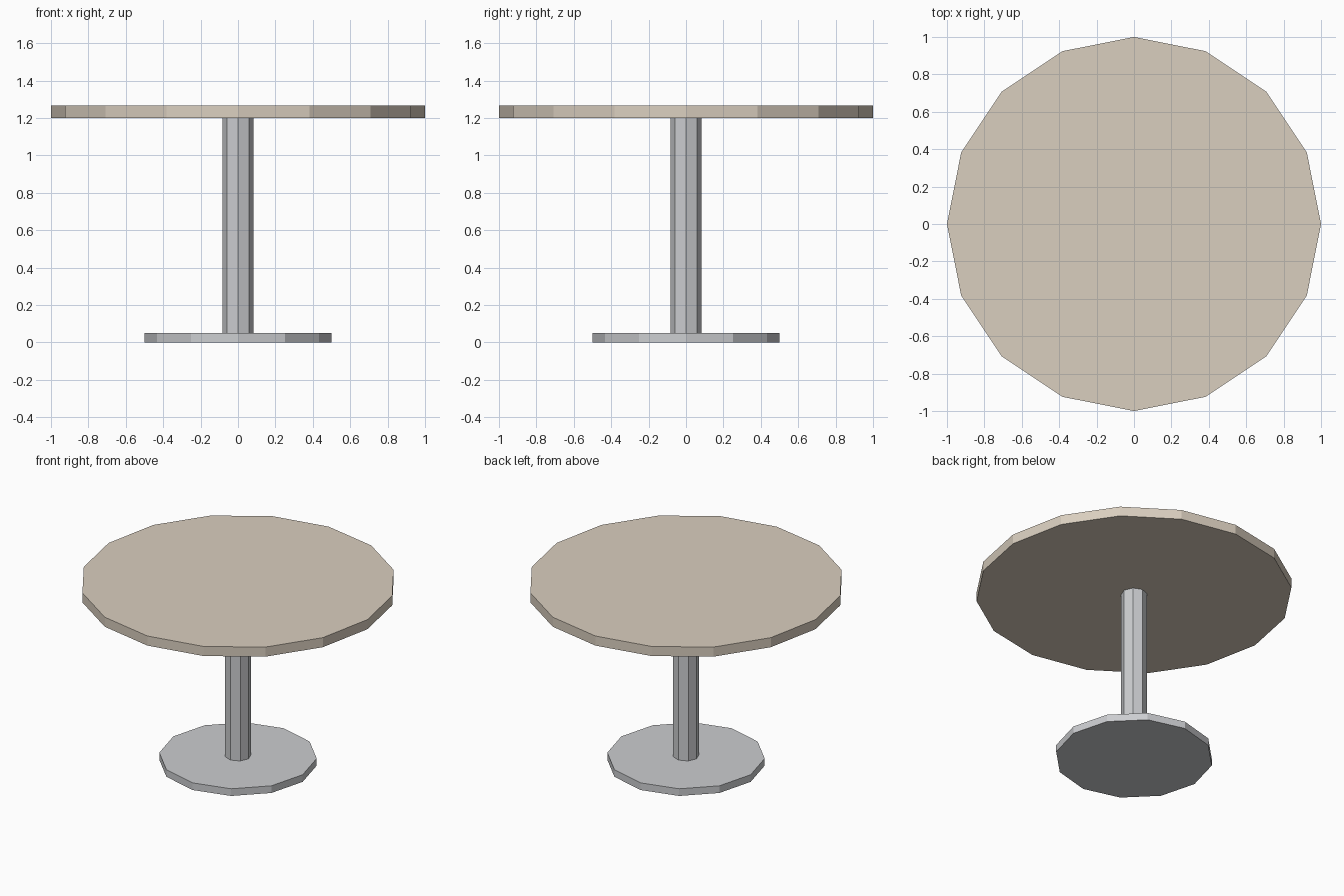
import bpy
import math

cube = bpy.data.objects.get("Cube")
if cube:
    bpy.data.objects.remove(cube, do_unlink=True)


def make_material(name, rgb):
    mat = bpy.data.materials.new(name)
    mat.use_nodes = True
    colour = (*rgb, 1.0)
    mat.diffuse_color = colour
    mat.node_tree.nodes["Principled BSDF"].inputs["Base Color"].default_value = colour
    return mat


def make_disc(name, sides, radius, bottom, top, mat):
    """Flat-sided upright prism with a corner on each main axis."""
    bpy.ops.mesh.primitive_cylinder_add(
        vertices=sides, radius=radius, depth=top - bottom,
        location=(0, 0, (bottom + top) / 2))
    obj = bpy.context.object
    obj.name = name
    obj.data.name = name
    obj.data.materials.append(mat)
    return obj


cream = make_material("warm cream", (0.70, 0.62, 0.52))
metal = make_material("brushed metal grey", (0.60, 0.61, 0.63))

BASE_TOP = 0.05
COLUMN_TOP = 1.2
TABLE_TOP = 1.267

# Foot plate, column and round top stacked on one axis
make_disc("base_plate", 12, 0.5, 0, BASE_TOP, metal)
make_disc("column", 8, 0.083, BASE_TOP, COLUMN_TOP, metal)
make_disc("table_top", 16, 1.0, COLUMN_TOP, TABLE_TOP, cream)
